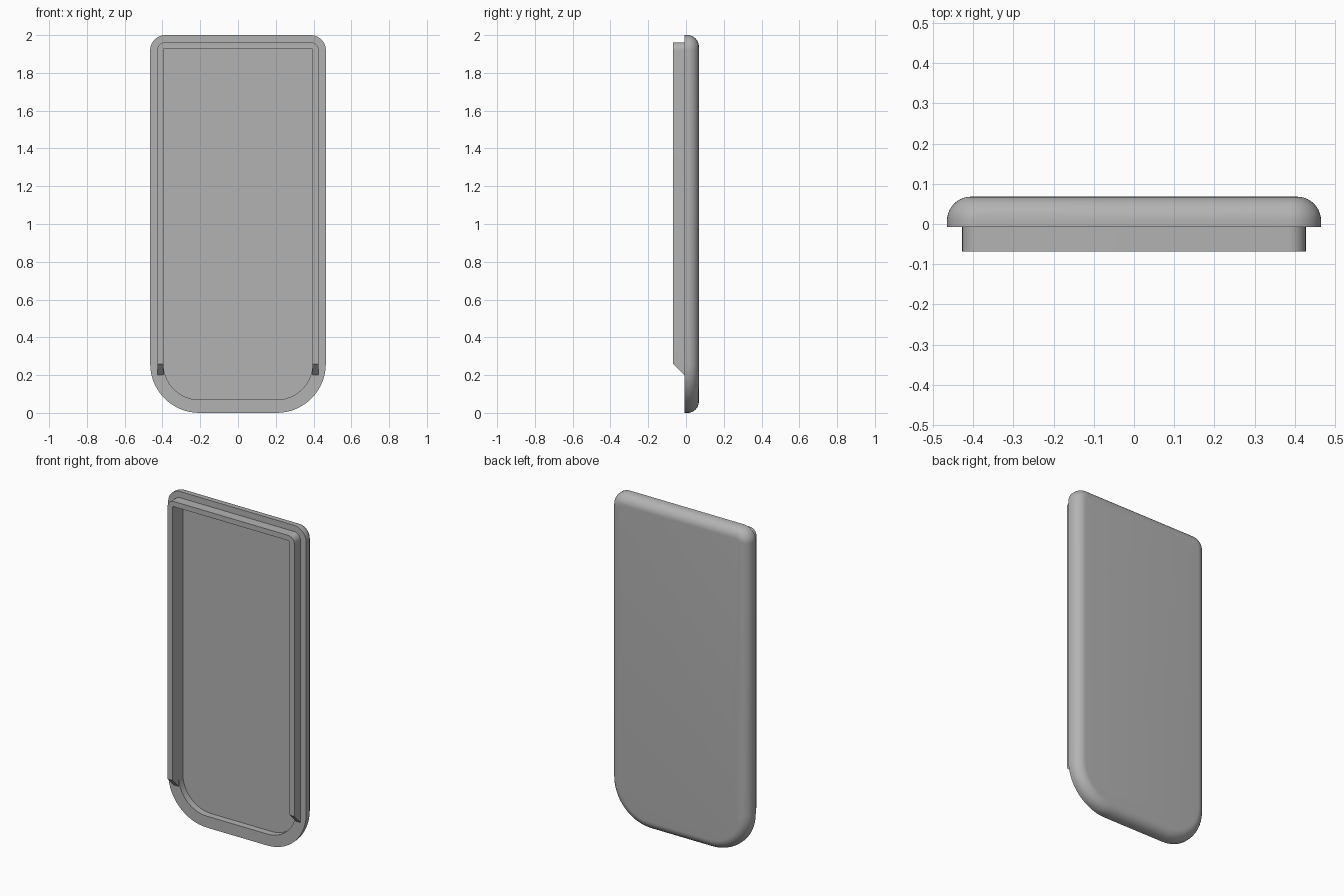
import bpy, bmesh
from math import sin, cos, pi, radians

cube = bpy.data.objects.get("Cube")
if cube:
    bpy.data.objects.remove(cube, do_unlink=True)

HALF_W, HEIGHT = 0.465, 2.0
TOP_R, BOTTOM_R = 0.08, 0.26
FRONT, RIM, FLOOR, BACK = -0.068, -0.008, 0.033, 0.068
FILLET, WALL, LIP_INSET = 0.06, 0.07, 0.038
LIP_END, LIP_SLOPE = 0.2, 0.06
STEPS = 14

grey = bpy.data.materials.new("plain grey plastic")
grey.use_nodes = True
colour = (0.45, 0.45, 0.45, 1)
grey.diffuse_color = colour
grey.node_tree.nodes["Principled BSDF"].inputs["Base Color"].default_value = colour


def corner(cx, cz, r, start):
    """Quarter arc, counterclockwise in x and z."""
    return [(cx + r * cos(start + pi / 2 * i / STEPS),
             cz + r * sin(start + pi / 2 * i / STEPS)) for i in range(STEPS + 1)]


def top_arcs(inset):
    x, z, r = HALF_W - TOP_R, HEIGHT - TOP_R, TOP_R - inset
    return corner(x, z, r, 0) + corner(-x, z, r, pi / 2)


def outline(inset):
    x, r = HALF_W - BOTTOM_R, BOTTOM_R - inset
    return (top_arcs(inset) + corner(-x, BOTTOM_R, r, pi)
            + corner(x, BOTTOM_R, r, 3 * pi / 2))


def finish(name, bm):
    bmesh.ops.recalc_face_normals(bm, faces=bm.faces)
    mesh = bpy.data.meshes.new(name)
    bm.to_mesh(mesh)
    bm.free()
    mesh.materials.append(grey)
    obj = bpy.data.objects.new(name, mesh)
    bpy.context.collection.objects.link(obj)
    bpy.ops.object.select_all(action='DESELECT')
    obj.select_set(True)
    bpy.context.view_layer.objects.active = obj
    bpy.ops.object.shade_smooth_by_angle(angle=radians(30))


def loft(bm, rings, closed):
    """Bridge neighbouring rings; wrap around each ring if closed."""
    for a, b in zip(rings, rings[1:]):
        n = len(a)
        for i in range(n if closed else n - 1):
            j = (i + 1) % n
            bm.faces.new((a[i], a[j], b[j], b[i]))


# Cover shell: recessed floor, rim, side wall, rounded back edge
bm = bmesh.new()
levels = [(WALL, FLOOR), (WALL, RIM), (0, RIM)]
for i in range(11):
    t = pi / 2 * i / 10
    levels.append((FILLET * (1 - cos(t)), BACK - FILLET * (1 - sin(t))))
rings = [[bm.verts.new((x, y, z)) for x, z in outline(d)] for d, y in levels]
loft(bm, rings, True)
bm.faces.new(rings[0])
bm.faces.new(rings[-1])
finish("cover_shell", bm)

# Raised lip around the top and sides, with sloped lower ends
bm = bmesh.new()


def lip_line(inset, y, end_z):
    x = HALF_W - inset
    path = [(x, end_z)] + top_arcs(inset) + [(-x, end_z)]
    return [bm.verts.new((px, y, pz)) for px, pz in path]


outer_base = lip_line(LIP_INSET, RIM, LIP_END)
outer_front = lip_line(LIP_INSET, FRONT, LIP_END + LIP_SLOPE)
inner_front = lip_line(WALL, FRONT, LIP_END + LIP_SLOPE)
inner_base = lip_line(WALL, RIM, LIP_END)
lines = [outer_base, outer_front, inner_front, inner_base]
loft(bm, lines + [outer_base], False)
for end in (0, -1):
    bm.faces.new([line[end] for line in lines])
finish("inner_lip", bm)
